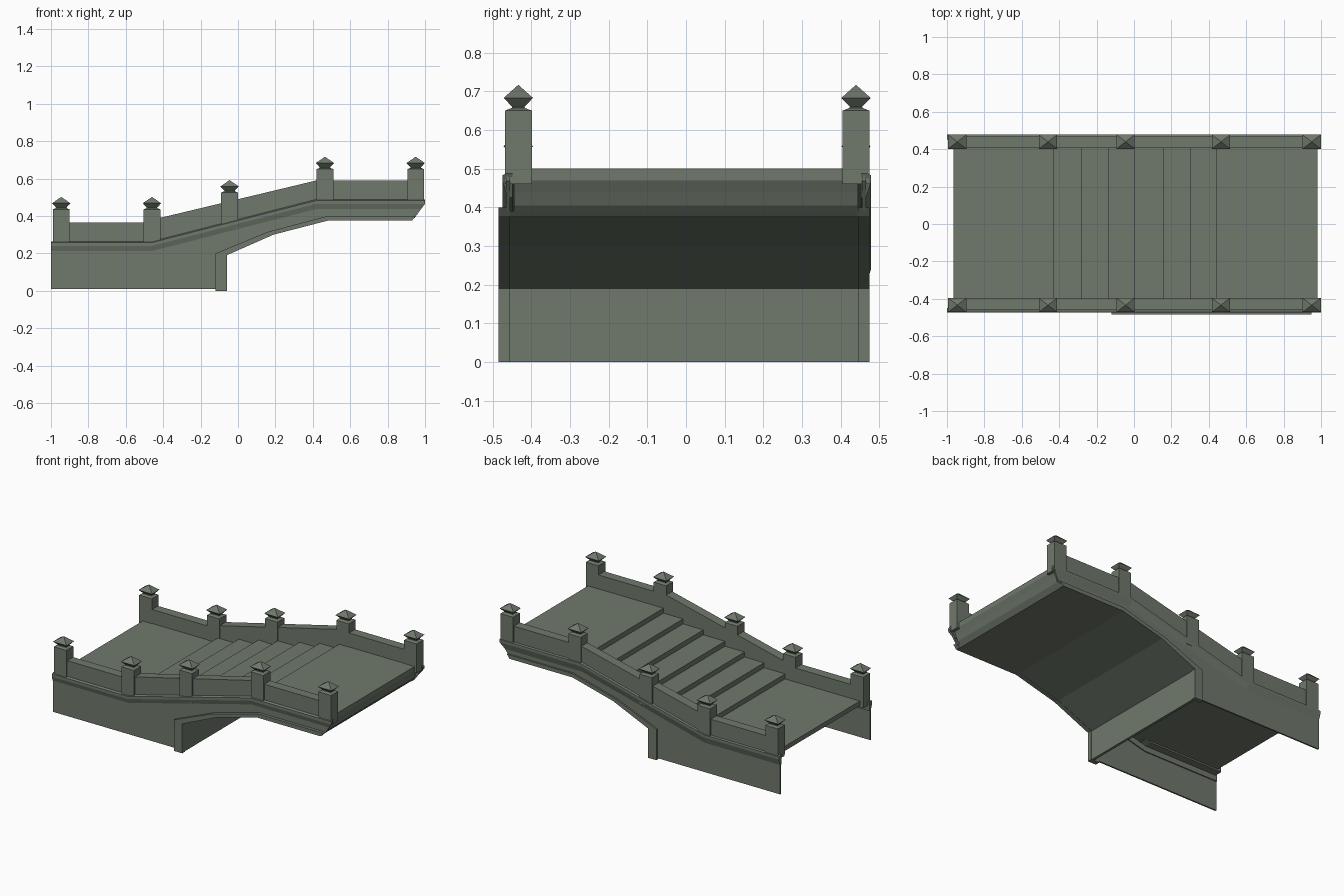
import bpy, bmesh

if "Cube" in bpy.data.objects:
    bpy.data.objects.remove(bpy.data.objects["Cube"])

stone = bpy.data.materials.new("grey_green_stone")
stone.diffuse_color = (0.16, 0.19, 0.15, 1)
stone.use_nodes = True
stone.node_tree.nodes["Principled BSDF"].inputs["Base Color"].default_value = stone.diffuse_color


def loft(name, rings):
    """Closed solid through rings with equal point counts."""
    bm = bmesh.new()
    vs = [[bm.verts.new(p) for p in r] for r in rings]
    n = len(vs[0])
    for a, b in zip(vs, vs[1:]):
        for i in range(n):
            j = (i + 1) % n
            bm.faces.new((a[i], a[j], b[j], b[i]))
    bm.faces.new(vs[0])
    bm.faces.new(list(reversed(vs[-1])))
    bmesh.ops.recalc_face_normals(bm, faces=bm.faces)
    me = bpy.data.meshes.new(name)
    bm.to_mesh(me)
    bm.free()
    me.materials.append(stone)
    ob = bpy.data.objects.new(name, me)
    bpy.context.collection.objects.link(ob)
    return ob


def prism(name, pts, y0, y1):
    """Side profile (x, z) extruded across the width."""
    return loft(name, [[(x, y, z) for x, z in pts] for y in (y0, y1)])


def band(name, lower, upper, y0, y1):
    return prism(name, lower + upper[::-1], y0, y1)


# Underside of the half arch, and the upper edge of its border
arch = [(-0.06, 0), (-0.06, 0.19), (0.19, 0.3), (0.48, 0.375), (0.93, 0.375)]
border = [(-0.12, 0), (-0.12, 0.2), (0.16, 0.315), (0.48, 0.4), (0.95, 0.4)]
rail_top = [(-0.99, 0.365), (-0.5, 0.365), (-0.42, 0.389), (0.42, 0.59), (0.99, 0.59)]
ridge = [(-1, 0.24), (-0.46, 0.24), (0.42, 0.465), (1, 0.465)]

# Vault shell with pier face
band("arch_vault", [(x - 0.004, z) for x, z in arch],
     [(-0.08, 0), (-0.08, 0.205), (0.18, 0.32), (0.48, 0.39), (0.94, 0.39)], -0.462, 0.452)

# Lower landing, seven steps and upper landing
z, rise = 0.275, 0.225 / 7
steps = [(-0.965, z)]
for x in (-0.43, -0.28, -0.14, 0.0, 0.155, 0.30, 0.44):
    steps += [(x, z), (x, z + rise)]
    z += rise
end = [(0.98, 0.5), (0.98, 0.47), (0.965, 0.44), (0.95, 0.405), (0.93, 0.383)]
prism("stair_deck", steps + end + [(0.5, 0.383), (-0.08, 0.31), (-0.43, 0.245), (-0.965, 0.245)],
      -0.445, 0.445)


def post(name, x, top, yc):
    """Square post with shallow cap, neck and pointed finial."""
    levels = [(-0.19, 0.045, 0.035), (0, 0.045, 0.035), (0.007, 0.028, 0.017),
              (0.01, 0.028, 0.016), (0.033, 0.049, 0.038), (0.066, 0.0008, 0.0008)]
    loft(name, [[(x + sx * hx, yc + sy * hy, top + dz)
                 for sx, sy in ((-1, -1), (1, -1), (1, 1), (-1, 1))]
                for dz, hx, hy in levels])


for s, side in ((-1, "front"), (1, "back")):
    # Thin side wall
    wall = ([(-1, 0.01), (-0.09, 0.01), (-0.09, 0.2), (0.18, 0.31), (0.48, 0.39), (0.945, 0.39),
             (1, 0.468), (1, 0.48), (0.42, 0.48), (-0.46, 0.255), (-1, 0.255)])
    prism(side + "_wall", wall, s * 0.455, s * 0.465)
    # Raised border around the arch
    band(side + "_arch_border", arch, border, s * 0.45 - 0.005, s * 0.48 - 0.005)
    # Parapet
    base = [(-0.99, 0.235), (-0.46, 0.235), (-0.42, 0.25), (0.42, 0.463), (0.99, 0.463)]
    band(side + "_parapet", base, rail_top, s * 0.403 + 0.004, s * 0.464 + 0.004)
    # Ledge moulding below the parapet
    section = [(0.45, 0.024), (0.464, 0.024), (0.476, 0.018), (0.476, 0), (0.463, -0.04), (0.45, -0.04)]
    rings = []
    for i, (x, rz) in enumerate(ridge):
        rings.append([(x - (0.03 if i == 3 and dz < 0 else 0), s * y + 0.002, rz + dz)
                      for y, dz in section])
    loft(side + "_ledge", rings)
    # Posts
    for i, (x, top) in enumerate(((-0.945, 0.435), (-0.46, 0.435), (-0.045, 0.525),
                                  (0.465, 0.65), (0.95, 0.65))):
        post(f"{side}_post_{i + 1}", x, top, s * 0.4365 + 0.003)
